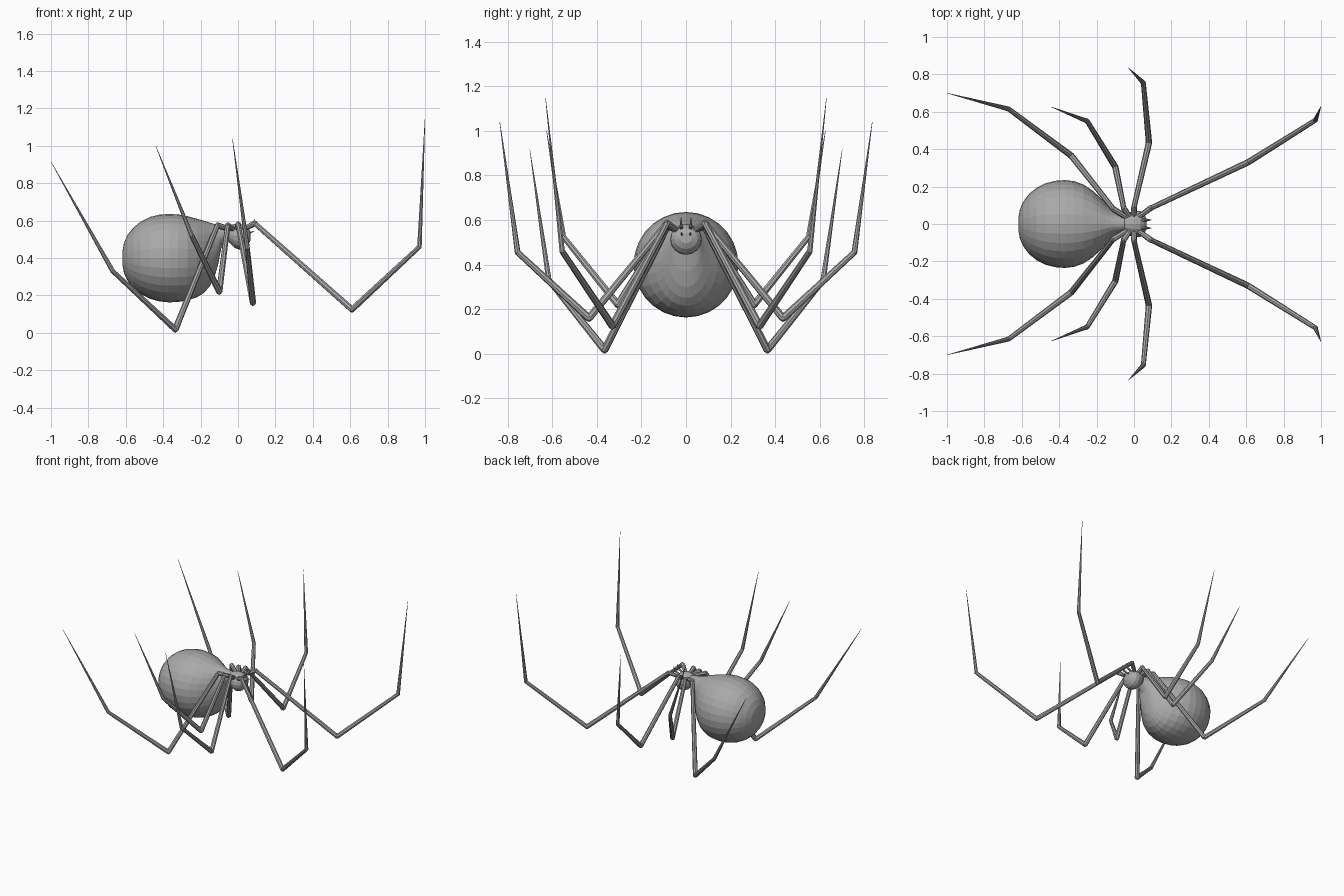
import bpy, bmesh, math
from mathutils import Vector

grey = bpy.data.materials.new("body grey")
grey.diffuse_color = (0.4, 0.4, 0.4, 1)


def finish(bm, name):
    bmesh.ops.recalc_face_normals(bm, faces=bm.faces)
    me = bpy.data.meshes.new(name)
    bm.to_mesh(me)
    bm.free()
    me.materials.append(grey)
    ob = bpy.data.objects.new(name, me)
    bpy.context.collection.objects.link(ob)
    return ob


def skin(bm, rings):
    """Join closed rings of points into a capped surface."""
    loops = [[bm.verts.new(p) for p in r] for r in rings]
    n = len(loops[0])
    for a, b in zip(loops, loops[1:]):
        for i in range(n):
            bm.faces.new((a[i], a[(i + 1) % n], b[(i + 1) % n], b[i]))
    bm.faces.new(loops[0])
    bm.faces.new(loops[-1])


def body(name, sections, sides):
    """Loft along x from (x, bottom z, top z, half width)."""
    bm = bmesh.new()
    rings = []
    for x, lo, hi, w in sections:
        ring = []
        for i in range(sides):
            a = 2 * math.pi * i / sides
            ring.append((x, w * math.cos(a), (lo + hi) / 2 + (hi - lo) / 2 * math.sin(a)))
        rings.append(ring)
    skin(bm, rings)
    return finish(bm, name)


def tube(bm, p, q, r0, r1, sides=8):
    p, q = Vector(p), Vector(q)
    d = (q - p).normalized()
    u = d.cross(Vector((0, 0, 1)))
    u = u.normalized() if u.length > 0.01 else Vector((1, 0, 0))
    v = d.cross(u)
    angles = [2 * math.pi * i / sides for i in range(sides)]
    skin(bm, [[c + (u * math.cos(a) + v * math.sin(a)) * r for a in angles]
              for c, r in ((p, r0), (q, r1))])


def ball(bm, c, r):
    res = bmesh.ops.create_icosphere(bm, subdivisions=1, radius=r)
    bmesh.ops.translate(bm, verts=res["verts"], vec=Vector(c))


# Abdomen: large pear shape narrowing to the waist
body("abdomen", [
    (-0.617, 0.36, 0.44, 0.04), (-0.61, 0.32, 0.48, 0.08), (-0.59, 0.277, 0.525, 0.122),
    (-0.56, 0.24, 0.562, 0.162), (-0.52, 0.207, 0.595, 0.194), (-0.47, 0.182, 0.62, 0.219),
    (-0.42, 0.168, 0.632, 0.231), (-0.37, 0.163, 0.636, 0.235), (-0.32, 0.165, 0.633, 0.229),
    (-0.27, 0.173, 0.624, 0.211), (-0.22, 0.19, 0.61, 0.178), (-0.18, 0.215, 0.599, 0.141),
    (-0.15, 0.25, 0.589, 0.109), (-0.125, 0.30, 0.582, 0.084), (-0.105, 0.37, 0.577, 0.066),
    (-0.09, 0.45, 0.574, 0.052), (-0.06, 0.50, 0.57, 0.038), (-0.03, 0.51, 0.565, 0.035)], 28)

# Head and thorax
body("head", [
    (-0.06, 0.51, 0.56, 0.03), (-0.045, 0.48, 0.575, 0.05), (-0.02, 0.455, 0.582, 0.063),
    (0.01, 0.444, 0.582, 0.071), (0.035, 0.45, 0.575, 0.068), (0.055, 0.47, 0.56, 0.052),
    (0.067, 0.495, 0.54, 0.026)], 16)

# Legs: hip, raised shoulder, low knee, upper ankle, pointed tip
LEGS = {
    "front_leg": [(0.02, 0.035, 0.55), (0.09, 0.085, 0.585), (0.61, 0.33, 0.125), (0.97, 0.555, 0.46), (1.0, 0.63, 1.15)],
    "second_leg": [(0.0, 0.035, 0.55), (0.0, 0.09, 0.58), (0.08, 0.435, 0.16), (0.05, 0.755, 0.455), (-0.03, 0.835, 1.04)],
    "third_leg": [(-0.02, 0.035, 0.55), (-0.055, 0.085, 0.575), (-0.1, 0.305, 0.22), (-0.25, 0.55, 0.525), (-0.44, 0.625, 1.0)],
    "rear_leg": [(-0.03, 0.03, 0.55), (-0.11, 0.08, 0.575), (-0.335, 0.365, 0.018), (-0.67, 0.615, 0.33), (-1.0, 0.70, 0.915)],
}
RADII = [(0.013, 0.016), (0.014, 0.017), (0.017, 0.013), (0.013, 0.001)]
for name, pts in LEGS.items():
    for side, s in (("left", 1), ("right", -1)):
        path = [(x, y * s, z) for x, y, z in pts]
        bm = bmesh.new()
        for (p, q), (r0, r1) in zip(zip(path, path[1:]), RADII):
            tube(bm, p, q, r0, r1)
        for p, r in zip(path[1:4], (0.017, 0.018, 0.014)):
            ball(bm, p, r)
        finish(bm, name + "_" + side)

# Small feelers and fangs on the face
for side, s in (("left", 1), ("right", -1)):
    bm = bmesh.new()
    tube(bm, (0.03, 0.02 * s, 0.555), (0.07, 0.022 * s, 0.575), 0.008, 0.007, 6)
    tube(bm, (0.07, 0.022 * s, 0.57), (0.092, 0.022 * s, 0.612), 0.007, 0.001, 6)
    finish(bm, "feeler_" + side)
    bm = bmesh.new()
    tube(bm, (0.05, 0.018 * s, 0.53), (0.09, 0.02 * s, 0.545), 0.008, 0.001, 6)
    finish(bm, "fang_" + side)
